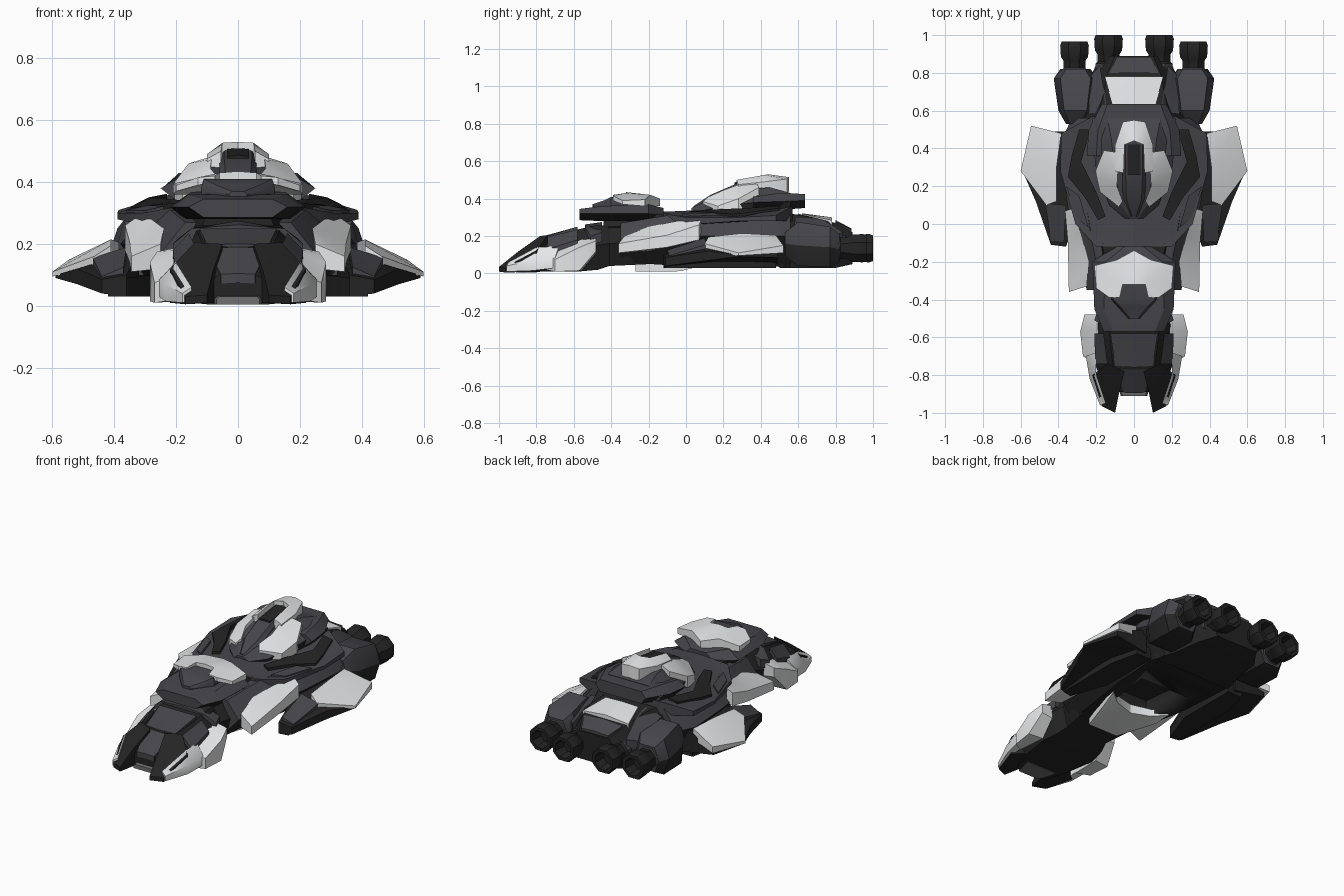
import bpy, bmesh, math

def material(name, r, g, b):
    m = bpy.data.materials.new(name)
    m.diffuse_color = (r, g, b, 1)
    return m

CHAR = material("charcoal", 0.062, 0.06, 0.069)
BLACK = material("black", 0.018, 0.018, 0.019)
WHITE = material("pale_grey", 0.84, 0.85, 0.86)
GREY = material("mid_grey", 0.16, 0.16, 0.16)

def finish(name, bm, mat, mirror=False, under=None):
    bmesh.ops.recalc_face_normals(bm, faces=bm.faces)
    bm.normal_update()
    for f in bm.faces:
        f.smooth = True
        if under and f.normal.z < -0.1:      # undersides take the second colour
            f.material_index = 1
    for e in bm.edges:
        e.smooth = len(e.link_faces) == 2 and e.calc_face_angle(0) < math.radians(32)
    me = bpy.data.meshes.new(name)
    bm.to_mesh(me)
    bm.free()
    ob = bpy.data.objects.new(name, me)
    bpy.context.collection.objects.link(ob)
    me.materials.append(mat)
    if under:
        me.materials.append(under)
    if mirror:
        ob.modifiers.new("mirror", 'MIRROR')
    return ob

def bridge(bm, rings):
    n = len(rings[0])
    for a, b in zip(rings, rings[1:]):
        for i in range(n):
            j = (i + 1) % n
            bm.faces.new((a[i], a[j], b[j], b[i]))

def loft(name, secs, mat, x=0, under=None):
    """Six-sided hull; section = y, half widths (bottom, mid, top), heights (bottom, mid, top)."""
    bm = bmesh.new()
    rings = []
    for y, wb, wm, wt, zb, zm, zt in secs:
        prof = [(-wb, zb), (wb, zb), (wm, zm), (wt, zt), (-wt, zt), (-wm, zm)]
        rings.append([bm.verts.new((x + px, y, pz)) for px, pz in prof])
    bridge(bm, rings)
    bm.faces.new(rings[0])
    bm.faces.new(rings[-1])
    return finish(name, bm, mat, x != 0, under)

def plate(name, pts, mat, thick=None, under=None):
    """Mirrored armour plate; point = x, y, top z, bottom z (or a fixed thickness)."""
    bm = bmesh.new()
    top = [bm.verts.new(p[:3]) for p in pts]
    bot = [bm.verts.new((p[0], p[1], p[2] - thick if thick else p[3])) for p in pts]
    bridge(bm, [bot, top])
    caps = [bm.faces.new(top), bm.faces.new(bot)]
    bmesh.ops.triangulate(bm, faces=caps, ngon_method='BEAUTY')
    return finish(name, bm, mat, True, under)

# Nose section
loft("nose_body", [(-.89, .10, .14, .06, .005, .05, .10), (-.76, .15, .20, .11, .01, .10, .19),
                   (-.58, .18, .23, .13, .01, .13, .235), (-.47, .16, .19, .14, .02, .15, .26),
                   (-.41, .14, .17, .12, .04, .16, .25), (-.2, .17, .25, .17, .05, .17, .27)], BLACK)
loft("nose_floor", [(-.91, .07, .07, .06, .005, .02, .03), (-.8, .1, .1, .09, .005, .03, .05)], GREY)
plate("nose_snout", [(0, -.895, .105), (.055, -.893, .102), (.1, -.77, .188), (0, -.77, .19)], CHAR, .03)
plate("nose_prong", [(.05, -.78, .2, .02), (.08, -.9, .115, .01), (.10, -1.0, .035, .01), (.17, -.965, .03, .005),
                     (.22, -.8, .12, .01), (.14, -.74, .205, .02)], BLACK)
plate("nose_top_panel", [(0, -.76, .20), (.1, -.75, .198), (.125, -.58, .25), (0, -.58, .25)], CHAR, .03)
plate("nose_brow_panel", [(0, -.54, .262), (.15, -.54, .25), (.21, -.51, .2), (.19, -.45, .22), (0, -.45, .275)],
      CHAR, .05)
plate("nose_side_panel", [(.14, -.74, .195), (.16, -.58, .235), (.21, -.58, .18), (.205, -.74, .13)], CHAR, .03)
plate("rear_cheek", [(.19, -.48, .19, .11), (.262, -.48, .175, .12), (.285, -.57, .14, .015),
                     (.27, -.7, .075, .01), (.2, -.745, .10, .02), (.19, -.56, .18, .015)], WHITE)
plate("front_cheek", [(.2, -.68, .145, .03), (.255, -.7, .085, .03), (.235, -.82, .07, .015),
                      (.18, -.96, .04, .01), (.15, -.95, .06, .01), (.2, -.8, .14, .02)], WHITE)

# Forward bridge
loft("bridge_base", [(-.57, .11, .16, .11, .285, .32, .345), (-.45, .16, .21, .16, .28, .32, .36),
                     (-.2, .17, .22, .15, .28, .32, .37), (-.12, .05, .1, .05, .27, .31, .35)], CHAR, under=BLACK)
loft("bridge_neck", [(-.44, .1, .12, .1, .2, .25, .3), (-.1, .16, .2, .17, .2, .26, .32)], BLACK)
loft("bridge_cabin", [(-.50, .02, .03, .02, .34, .36, .37), (-.44, .08, .085, .07, .34, .37, .39),
                      (-.40, .115, .12, .11, .34, .38, .41), (-.2, .115, .12, .1, .34, .38, .41)], CHAR)
plate("bridge_roof", [(0, -.14, .40, .36), (.09, -.19, .42, .36), (.21, -.22, .395, .36), (.2, -.34, .39, .37),
                      (.13, -.39, .415, .39), (.075, -.39, .42, .4), (.06, -.32, .43, .4), (0, -.32, .435, .4)], WHITE)

# Main hull with an open bay underneath
hull = loft("main_hull", [(-.35, .15, .25, .17, .06, .17, .27), (-.1, .2, .32, .22, .045, .2, .31),
                          (.15, .24, .36, .26, .04, .2, .31), (.45, .26, .38, .28, .04, .2, .32),
                          (.56, .25, .33, .24, .03, .2, .32)], CHAR, under=BLACK)
cutter = loft("bay_cutter", [(-.05, .13, .13, .13, -.1, 0, .15), (.27, .17, .17, .17, -.1, 0, .15)], BLACK)
cutter.hide_render = True
cutter.hide_viewport = True
cut = hull.modifiers.new("bay", 'BOOLEAN')
cut.object = cutter
cut.operation = 'DIFFERENCE'
cut.solver = 'EXACT'
plate("belly_plate", [(0, -.27, .07, .01), (.1, -.27, .07, .01), (.18, -.03, .07, .012), (.2, .06, .07, .035),
                      (.12, .0, .07, .025), (0, -.03, .07, .015)], WHITE)
plate("upper_deck", [(0, -.12, .33, .26), (.2, -.12, .32, .26), (.31, .0, .30, .26), (.39, .28, .30, .28),
                     (.385, .48, .31, .28), (.22, .57, .36, .28), (0, .57, .36, .28)], CHAR, under=BLACK)
plate("deck_groove", [(.23, .5, .362), (.28, .33, .35), (.2, .17, .343), (.15, .04, .336), (.19, .02, .332),
                      (.26, .14, .328), (.35, .25, .316), (.33, .36, .33), (.29, .5, .35)], BLACK, .03)
plate("deck_side_panel", [(.24, -.02, .322), (.3, .03, .308), (.36, .2, .31), (.29, .15, .325)], CHAR, .03)
plate("flank_panel", [(.24, -.2, .25, .12), (.25, -.33, .2, .12), (.345, -.36, .16, .11), (.35, -.1, .205, .14),
                      (.365, .07, .26, .18), (.33, .08, .285, .2), (.28, -.05, .28, .15)], WHITE)

# Side wings
plate("wing_base", [(.32, .1, .18, .05), (.36, -.12, .10, .03), (.44, -.11, .085, .04), (.52, .12, .12, .07),
                    (.59, .28, .10, .09), (.53, .49, .12, .085), (.32, .49, .2, .05)], BLACK)
plate("wing_keel", [(.28, .1, .1, .03), (.36, -.12, .09, .03), (.42, -.11, .08, .03), (.42, .3, .1, .03),
                    (.38, .48, .1, .03), (.28, .48, .1, .03)], BLACK)
plate("wing_front_panel", [(.36, .1, .19), (.37, -.1, .125), (.44, -.09, .095), (.47, .11, .155)], CHAR, .04)
plate("wing_armour", [(.385, .48, .205, .14), (.545, .52, .15, .11), (.6, .28, .11, .095), (.465, .10, .16, .12),
                      (.41, .12, .195, .15), (.41, .3, .215, .15)], WHITE)

# Upper superstructure
loft("upper_tower", [(.03, .04, .05, .02, .31, .33, .35), (.1, .12, .13, .07, .31, .34, .385),
                     (.28, .18, .2, .1, .31, .37, .45), (.45, .2, .22, .12, .31, .39, .46),
                     (.56, .2, .22, .14, .33, .38, .43)], CHAR, under=BLACK)
loft("rear_deck", [(.36, .2, .25, .2, .34, .38, .41), (.5, .2, .24, .19, .34, .385, .43),
                   (.635, .14, .17, .14, .35, .39, .425)], CHAR, under=BLACK)
plate("tower_arm", [(.095, .38, .48, .38), (.16, .39, .46, .36), (.205, .28, .40, .33), (.18, .17, .36, .31),
                    (.08, .09, .385, .32), (.06, .12, .41, .32), (.09, .2, .445, .35), (.085, .28, .475, .38)], WHITE)
plate("tower_crown", [(0, .55, .515, .44), (.06, .54, .505, .43), (.1, .42, .49, .43), (.1, .28, .475, .42),
                      (.055, .27, .5, .43), (.05, .42, .527, .43), (0, .44, .53, .43)], WHITE)
loft("tower_canopy", [(.04, .02, .025, .01, .33, .35, .36), (.13, .05, .06, .04, .36, .39, .42),
                      (.27, .05, .06, .045, .4, .46, .48), (.45, .05, .06, .045, .4, .48, .505)], CHAR)
plate("canopy_slot", [(0, .26, .487), (.035, .26, .483), (.035, .42, .507), (0, .42, .509)], BLACK, .01)

# Stern
loft("stern_body", [(.5, .26, .3, .22, .03, .18, .33), (.65, .22, .26, .17, .03, .17, .305),
                    (.8, .2, .22, .14, .03, .14, .27), (.89, .14, .18, .1, .05, .13, .22)], BLACK)
plate("stern_roof", [(0, .62, .322), (.11, .62, .318), (.155, .78, .285), (0, .78, .30)], WHITE, .03)
plate("stern_shoulder", [(.14, .6, .32), (.24, .58, .28), (.235, .78, .2), (.18, .84, .22), (.165, .74, .285)], CHAR, .05)
plate("stern_cap", [(0, .8, .285), (.13, .8, .275), (.09, .885, .235), (0, .885, .24)], CHAR, .03)
loft("side_nacelle", [(.53, .03, .05, .03, .09, .16, .22), (.6, .08, .09, .06, .04, .15, .275),
                      (.77, .08, .115, .08, .035, .14, .25), (.82, .05, .08, .05, .06, .13, .21)],
     CHAR, x=.31, under=BLACK)

# Four engine nozzles, turned from one profile; the flared rings are black
PROFILE = [(.76, .07), (.85, .074), (.86, .062), (.9, .064), (.92, .078), (.98, .082),
           (1.0, .074), (1.0, .055), (.93, .045)]
for name, x, dy in (("inner_engine", .135, 0), ("outer_engine", .315, -.035)):
    bm = bmesh.new()
    rings = []
    for y, r in PROFILE:
        rings.append([bm.verts.new((x + r * math.cos(a), y + dy, .135 + r * math.sin(a)))
                      for a in (math.tau * (k + .5) / 8 for k in range(8))])
    bridge(bm, rings)
    bm.faces.new(rings[0])
    bm.faces.new(rings[-1])
    ob = finish(name, bm, CHAR, True)
    ob.data.materials.append(BLACK)
    for p in ob.data.polygons:
        p.material_index = int(p.center.y - dy > .855)
